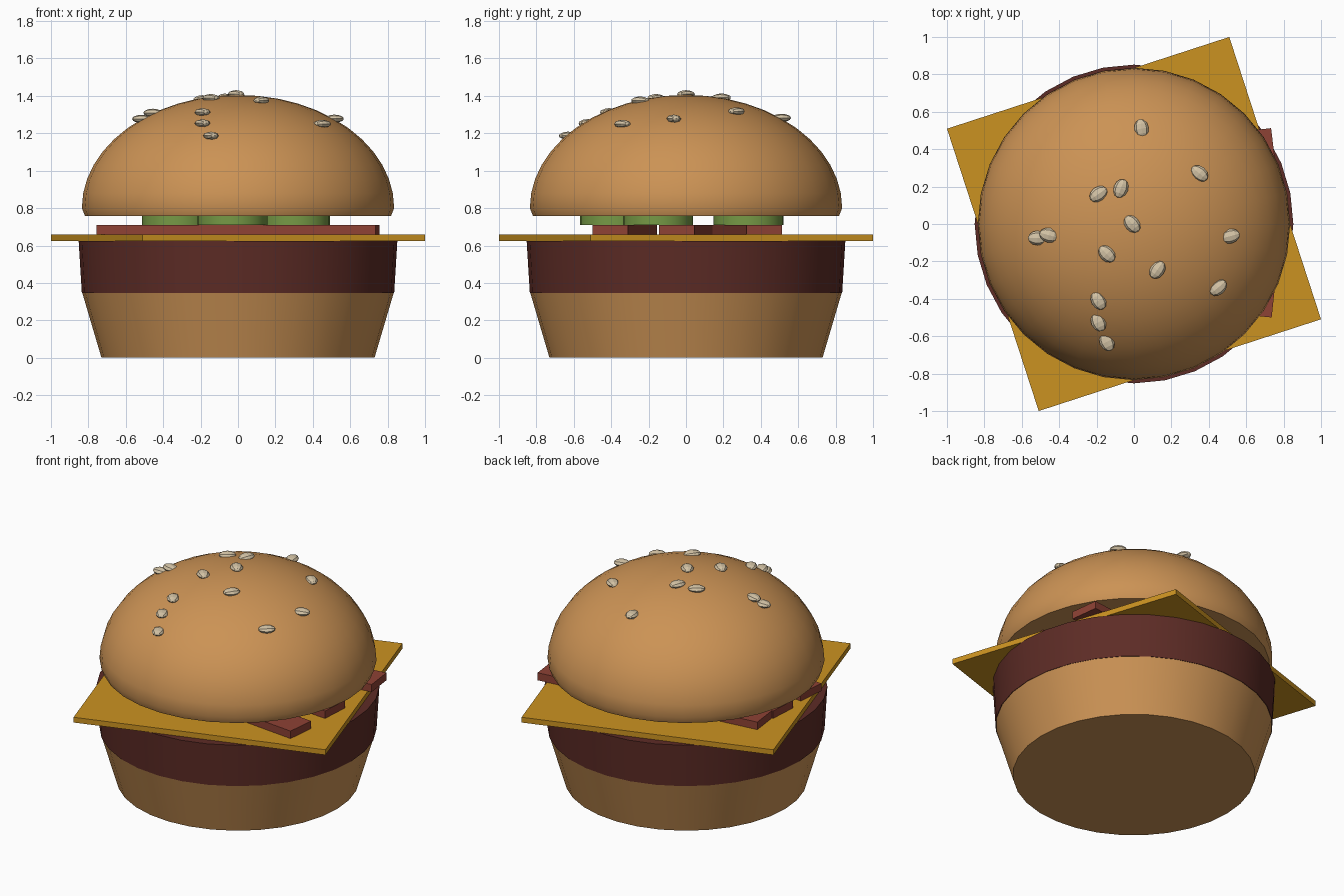
import bpy, math
from mathutils import Vector

if "Cube" in bpy.data.objects:
    bpy.data.objects.remove(bpy.data.objects["Cube"], do_unlink=True)


def material(name, rgb):
    mat = bpy.data.materials.new(name)
    mat.use_nodes = True
    mat.diffuse_color = (*rgb, 1)
    mat.node_tree.nodes["Principled BSDF"].inputs["Base Color"].default_value = (*rgb, 1)
    return mat


BUN = material("toasted bun", (0.6, 0.29, 0.09))
PATTY = material("grilled meat", (0.11, 0.025, 0.019))
CHEESE = material("cheese yellow", (0.6, 0.29, 0.015))
BACON = material("bacon red", (0.27, 0.054, 0.035))
PICKLE = material("pickle green", (0.18, 0.32, 0.06))
SEED = material("sesame cream", (0.66, 0.55, 0.38))


def finish(name, mat, smooth=False):
    obj = bpy.context.object
    obj.name = obj.data.name = name
    obj.data.materials.append(mat)
    if smooth:
        bpy.ops.object.shade_smooth_by_angle(angle=math.radians(35))
    return obj


def disc(name, mat, r_low, r_high, z_low, z_high, x=0, y=0, sides=32):
    bpy.ops.mesh.primitive_cone_add(vertices=sides, radius1=r_low, radius2=r_high,
                                    depth=z_high - z_low,
                                    location=(x, y, (z_low + z_high) / 2))
    return finish(name, mat, True)


def slab(name, mat, size, location, degrees):
    bpy.ops.mesh.primitive_cube_add(size=1, location=location,
                                    rotation=(0, 0, math.radians(degrees)))
    bpy.context.object.scale = size
    bpy.ops.object.transform_apply(location=False, rotation=False, scale=True)
    return finish(name, mat)


# Lower stack
disc("bottom_bun", BUN, 0.73, 0.832, 0, 0.345)
disc("patty", PATTY, 0.835, 0.852, 0.345, 0.625)
slab("cheese_slice", CHEESE, (1.587, 1.587, 0.035), (0, 0, 0.6425), 18)

# Bacon strips, slightly fanned
for i, angle in enumerate((-6, -3.8, 7)):
    slab(f"bacon_strip_{i + 1}", BACON, (1.5, 0.19, 0.05), (0, (i - 1) * 0.327, 0.685), angle)

# Pickle slices
for i, (x, y) in enumerate(((-0.03, -0.38), (0.305, -0.15), (-0.325, 0.335))):
    disc(f"pickle_{i + 1}", PICKLE, 0.187, 0.187, 0.71, 0.76, x, y, 24)

# Top bun: a dome lathed from a quarter ellipse over a short tapered rim
RADIUS, BASE, RISE = 0.835, 0.8, 0.605
SIDES, RINGS = 32, 12
profile = [(0.818, 0.757)]
for k in range(RINGS):
    t = math.pi / 2 * k / RINGS
    profile.append((RADIUS * math.cos(t), BASE + RISE * math.sin(t)))
verts = [(r * math.cos(a), r * math.sin(a), z) for r, z in profile
         for a in (2 * math.pi * s / SIDES for s in range(SIDES))]
faces = [tuple(reversed(range(SIDES)))]
for k in range(RINGS):
    for s in range(SIDES):
        n = (s + 1) % SIDES
        a, b = k * SIDES, (k + 1) * SIDES
        faces.append((a + s, a + n, b + n, b + s))
tip = len(verts)
verts.append((0, 0, BASE + RISE))
faces += [(RINGS * SIDES + s, RINGS * SIDES + (s + 1) % SIDES, tip) for s in range(SIDES)]
mesh = bpy.data.meshes.new("top_bun")
mesh.from_pydata(verts, [], faces)
bun = bpy.data.objects.new("top_bun", mesh)
bpy.context.collection.objects.link(bun)
bpy.ops.object.select_all(action="DESELECT")
bun.select_set(True)
bpy.context.view_layer.objects.active = bun
finish("top_bun", BUN, True)

# Sesame seeds lying on the dome: x, y, turn in degrees
seeds = ((0.04, 0.51, 100), (0.35, 0.27, 140), (-0.19, 0.16, 35), (-0.07, 0.19, 70),
         (-0.01, 0, 130), (-0.515, -0.075, 0), (-0.455, -0.06, 165), (0.515, -0.065, 15),
         (-0.145, -0.16, 135), (0.125, -0.245, 55), (0.45, -0.34, 40), (-0.19, -0.41, 120),
         (-0.19, -0.525, 115), (-0.145, -0.63, 115))
for i, (x, y, turn) in enumerate(seeds):
    z = BASE + RISE * math.sqrt(1 - Vector((x, y)).length_squared / RADIUS ** 2)
    bpy.ops.mesh.primitive_uv_sphere_add(segments=8, ring_count=6, radius=1, location=(x, y, z + 0.004),
                                         rotation=(0, 0, math.radians(turn)))
    # The poles lie along the seed so its ends taper
    for v in bpy.context.object.data.vertices:
        v.co = (v.co.z * 0.052, v.co.x * 0.039, v.co.y * 0.022)
    finish(f"sesame_seed_{i + 1}", SEED)
